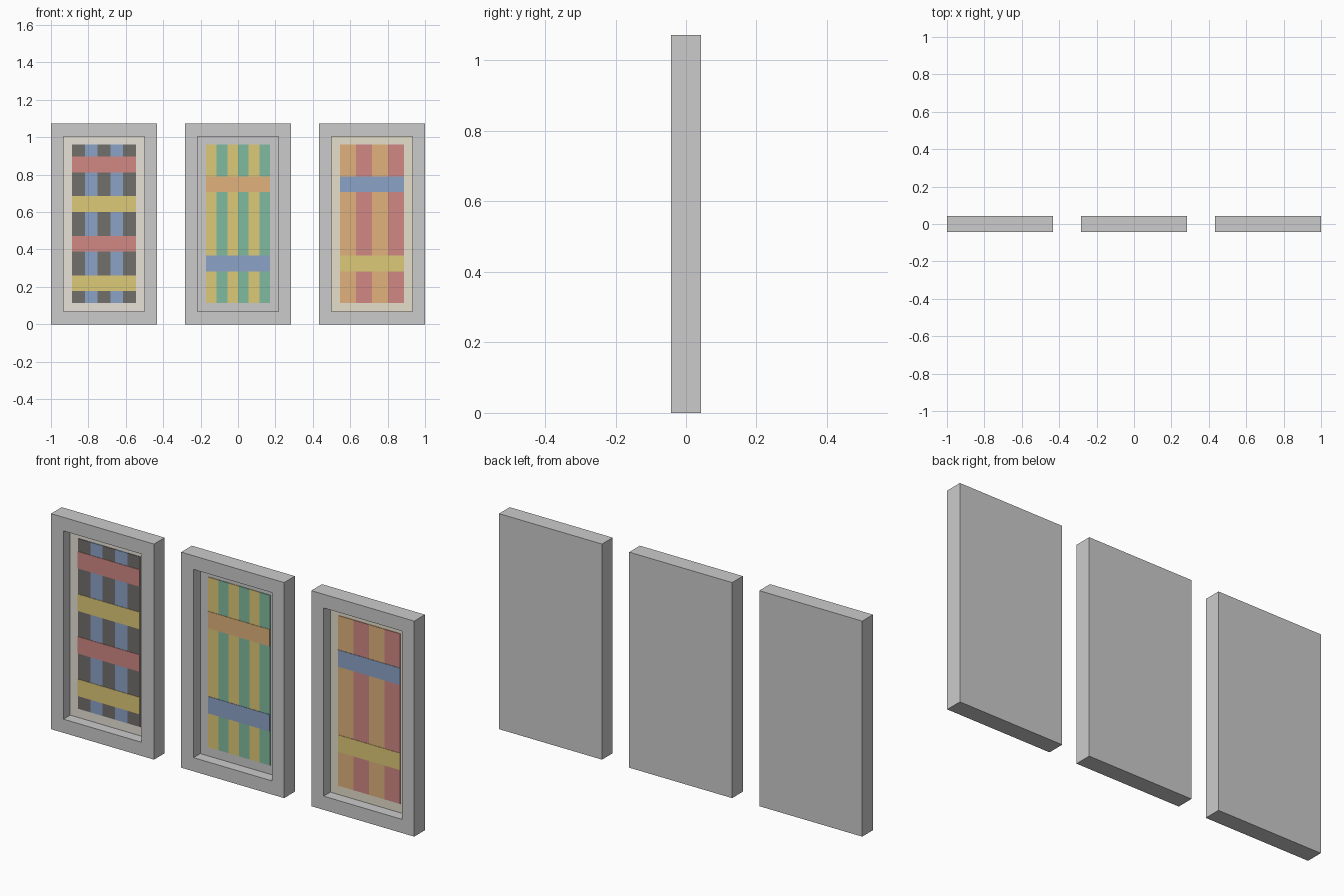
import bpy, bmesh

if "Cube" in bpy.data.objects:
    bpy.data.objects.remove(bpy.data.objects["Cube"])

W, H, D = 0.567, 1.073, 0.042      # frame width, height, half depth
BORDER, MARGIN = 0.068, 0.045      # frame bar width, mat margin
BACK_Y = 0.013                     # front of the backing board

COLOURS = {
    "red": (0.64, 0.25, 0.23), "blue": (0.26, 0.37, 0.57), "black": (0.17, 0.16, 0.15),
    "yellow": (0.73, 0.59, 0.19), "orange": (0.75, 0.45, 0.20), "green": (0.22, 0.50, 0.35),
    "beige": (0.80, 0.76, 0.69), "cream": (0.78, 0.74, 0.60), "pale_grey": (0.82, 0.82, 0.81),
}


def material(name):
    mat = bpy.data.materials.get(name)
    if not mat:
        mat = bpy.data.materials.new(name)
        mat.diffuse_color = (*COLOURS[name], 1)
        mat.use_nodes = True
        mat.node_tree.nodes["Principled BSDF"].inputs["Base Color"].default_value = mat.diffuse_color
    return mat


def finish(name, bm, colour=None):
    bmesh.ops.recalc_face_normals(bm, faces=bm.faces)
    mesh = bpy.data.meshes.new(name)
    bm.to_mesh(mesh)
    bm.free()
    obj = bpy.data.objects.new(name, mesh)
    bpy.context.collection.objects.link(obj)
    if colour:
        mesh.materials.append(material(colour))
    return obj


def box(name, x0, x1, y0, y1, z0, z1, colour=None):
    bm = bmesh.new()
    bmesh.ops.create_cube(bm, size=1)
    for v in bm.verts:
        v.co = ((x0 + x1) / 2 + v.co.x * (x1 - x0),
                (y0 + y1) / 2 + v.co.y * (y1 - y0),
                (z0 + z1) / 2 + v.co.z * (z1 - z0))
    return finish(name, bm, colour)


def frame(name, cx):
    """Rectangular ring running from the front face to the backing board."""
    bm = bmesh.new()

    def loop(inset, y):
        hw = W / 2 - inset
        return [bm.verts.new((cx + sx * hw, y, z)) for sx, z in
                ((-1, inset), (1, inset), (1, H - inset), (-1, H - inset))]

    loops = [loop(0, -D), loop(BORDER, -D), loop(BORDER, BACK_Y), loop(0, BACK_Y)]
    for a, b in zip(loops, loops[1:] + loops[:1]):
        for i in range(4):
            j = (i + 1) % 4
            bm.faces.new((a[i], a[j], b[j], b[i]))
    return finish(name, bm)


def picture(tag, cx, mat_colour, stripes, bands):
    # Frame, backing board and mat
    frame(tag + "_frame", cx)
    box(tag + "_backing", cx - W / 2, cx + W / 2, BACK_Y, D, 0, H)
    ow = W / 2 - BORDER
    box(tag + "_mat", cx - ow, cx + ow, 0.011, BACK_Y, BORDER, H - BORDER, mat_colour)

    # Vertical woven stripes
    inset = BORDER + MARGIN
    x0, z0 = cx - W / 2 + inset, inset
    aw, ah = W - 2 * inset, H - 2 * inset
    step = aw / len(stripes)
    for i, c in enumerate(stripes):
        box(f"{tag}_stripe_{i + 1}", x0 + i * step, x0 + (i + 1) * step,
            0.008, 0.011, z0, z0 + ah, c)

    # Horizontal bands, bottom to top
    for i, c in enumerate(bands):
        z = z0 + ah * (i + 0.5) / len(bands)
        box(f"{tag}_band_{i + 1}", x0, x0 + aw, 0.006, 0.008, z - 0.042, z + 0.042, c)


OFFSET = 1 - W / 2
picture("left", -OFFSET, "beige", ["black", "blue", "black", "blue", "black"],
        ["yellow", "red", "yellow", "red"])
picture("middle", 0, "pale_grey", ["yellow", "green"] * 3, ["blue", "orange"])
picture("right", OFFSET, "cream", ["orange", "red"] * 2, ["yellow", "blue"])
